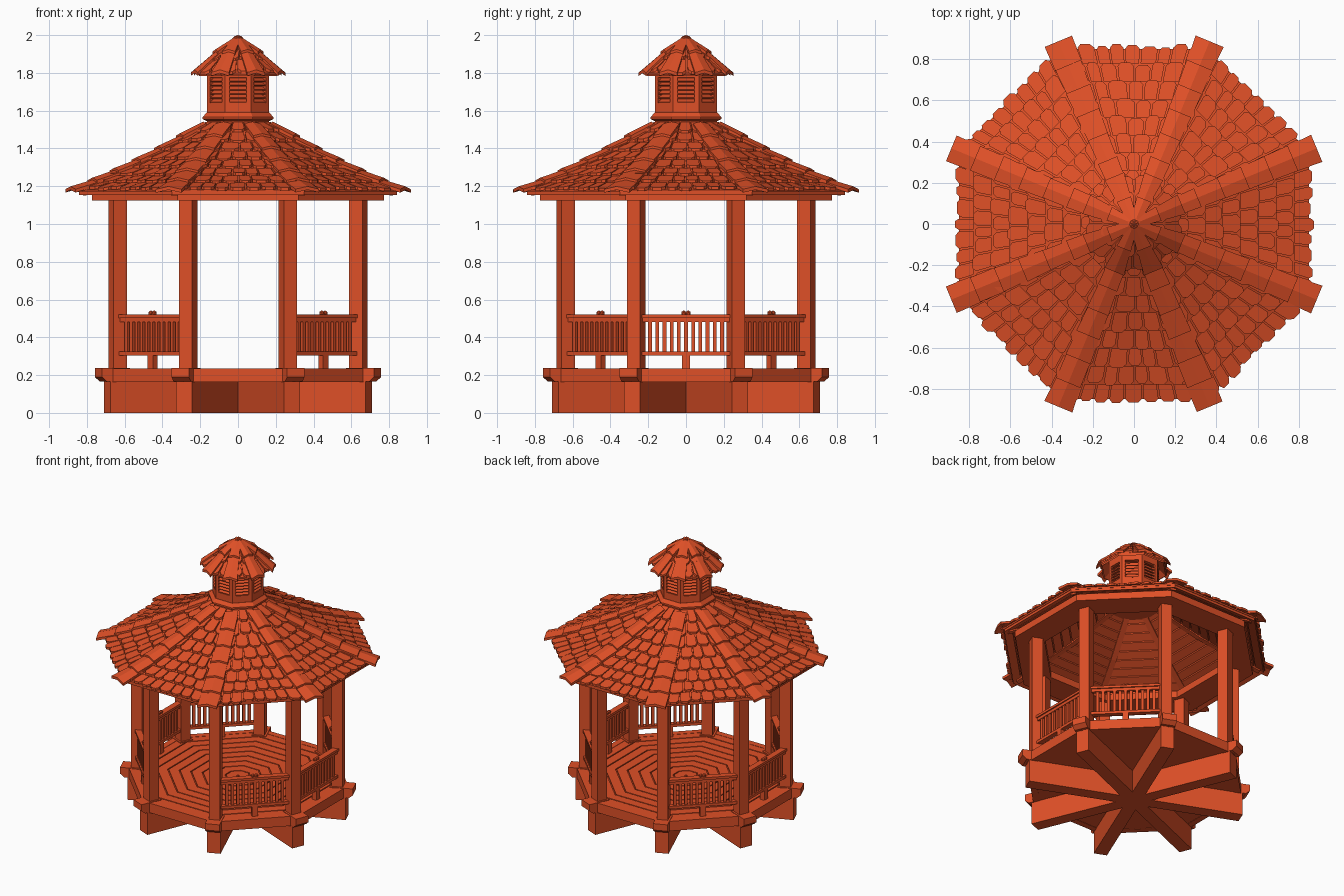
import bpy, bmesh, math, random
from mathutils import Matrix, Vector

random.seed(4)
if bpy.data.objects.get("Cube"):
    bpy.data.objects.remove(bpy.data.objects["Cube"], do_unlink=True)

HALF = math.pi / 8
COS, SIN, TAN = math.cos(HALF), math.sin(HALF), math.tan(HALF)

wood = bpy.data.materials.new("red_stained_wood")
wood.use_nodes = True
color = (0.74, 0.08, 0.02, 1)
wood.diffuse_color = color
wood.node_tree.nodes["Principled BSDF"].inputs["Base Color"].default_value = color


def finish(name, bm):
    bmesh.ops.recalc_face_normals(bm, faces=bm.faces[:])
    mesh = bpy.data.meshes.new(name)
    bm.to_mesh(mesh)
    bm.free()
    mesh.materials.append(wood)
    bpy.context.collection.objects.link(bpy.data.objects.new(name, mesh))


# Local frames: x points outward, y along the edge, z up
def turn(angle):
    return Matrix.Rotation(angle, 4, 'Z')


SIDES = [turn(2 * HALF * k) for k in range(8)]
CORNERS = [turn(2 * HALF * k + HALF) for k in range(8)]


def box(bm, frame, x, y, z, tilt=0):
    size = [b - a for a, b in (x, y, z)]
    mid = [(a + b) / 2 for a, b in (x, y, z)]
    bmesh.ops.create_cube(bm, size=1, matrix=frame @ Matrix.Translation(mid)
                          @ Matrix.Rotation(tilt, 4, 'Y') @ Matrix.Diagonal((*size, 1)))


def loft(bm, frame, loops, closed=False):
    rows = [[bm.verts.new(frame @ Vector(p)) for p in loop] for loop in loops]
    n = len(rows[0])
    pairs = list(zip(rows, rows[1:]))
    if closed:
        pairs.append((rows[-1], rows[0]))
    else:
        bm.faces.new(rows[0])
        bm.faces.new(rows[-1])
    for a, b in pairs:
        for i in range(n):
            j = (i + 1) % n
            bm.faces.new((a[i], a[j], b[j], b[i]))


def ring(bm, profile):
    """Octagonal ring; the profile holds (apothem, height)."""
    loft(bm, Matrix(), [[c @ Vector((r / COS, 0, z)) for r, z in profile]
                        for c in CORNERS], closed=True)


def band(bm, inner, outer, low, high):
    ring(bm, [(inner, low), (outer, low), (outer, high), (inner, high)])


# Crossed foundation beams
bm = bmesh.new()
for c in CORNERS:
    box(bm, c, (0, 0.75), (-0.046, 0.046), (0, 0.17))
finish("foundation_beams", bm)

# Deck with concentric planks and fascia
bm = bmesh.new()
band(bm, 0.01, 0.66, 0.165, 0.222)
for i in range(9):
    band(bm, 0.01 + 0.073 * i, 0.075 + 0.073 * i, 0.215, 0.232)
finish("deck", bm)
bm = bmesh.new()
band(bm, 0.655, 0.7, 0.163, 0.234)
finish("deck_fascia", bm)

# Chamfered corner blocks carrying the posts
bm = bmesh.new()
outline = [(0.64, 0.165), (0.77, 0.165), (0.8, 0.19), (0.8, 0.237), (0.64, 0.237)]
for c in CORNERS:
    loft(bm, c, [[(x, y, z) for x, z in outline] for y in (-0.05, 0.05)])
finish("corner_blocks", bm)

# Posts
bm = bmesh.new()
for c in CORNERS:
    box(bm, c, (0.652, 0.728), (-0.037, 0.037), (0.23, 1.15))
finish("posts", bm)

# Railings on every side but the front and back entrances
bm = bmesh.new()
for k, s in enumerate(SIDES):
    if k % 4 == 2:
        continue
    mid = 0.64
    box(bm, s, (mid - 0.022, mid + 0.022), (-0.245, 0.245), (0.503, 0.52))
    box(bm, s, (mid - 0.013, mid + 0.013), (-0.245, 0.245), (0.482, 0.503))
    box(bm, s, (mid - 0.018, mid + 0.018), (-0.245, 0.245), (0.305, 0.325))
    box(bm, s, (mid - 0.018, mid + 0.018), (-0.02, 0.02), (0.23, 0.305))
    for i in range(-5, 6):
        y = i * 0.038
        box(bm, s, (mid - 0.009, mid + 0.009), (y - 0.01, y + 0.01), (0.32, 0.49))
    for y in (-0.012, 0.012):
        bmesh.ops.create_icosphere(bm, subdivisions=1, radius=0.015,
                                   matrix=s @ Matrix.Translation((mid, y, 0.528)))
finish("railings", bm)

# Ring beam on top of the posts
bm = bmesh.new()
band(bm, 0.58, 0.772, 1.125, 1.175)
finish("ring_beam", bm)


def main_height(r):
    return 1.525 - 0.635 * (r - 0.18) + 0.18 * (r - 0.18) ** 2


def cap_height(r):
    return 1.98 - 0.62 * r - r * r


def shell(name, height, inner, outer, steps, thick):
    """Roof deck whose underside is made of separate boards."""
    bm = bmesh.new()
    step = (outer - inner) / steps
    for i in range(steps):
        a, b = inner + i * step, inner + (i + 1) * step
        ring(bm, [(a, height(a)), (b, height(b)), (b, height(b) - 0.012),
                  (a, height(a) - 0.012)])
        b -= 0.12 * step
        ring(bm, [(a, height(a) - 0.01), (b, height(b) - 0.01),
                  (b, height(b) - thick), (a, height(a) - thick)])
    finish(name, bm)


def shingles(name, height, inner, outer, rows, width):
    bm = bmesh.new()
    step = (outer - inner) / rows
    for s in SIDES:
        for i in range(rows):
            top, low = inner + i * step, inner + (i + 1) * step
            count = max(2, round(2 * low * TAN / width))
            cuts = [-1 + 2 * (j + random.uniform(-0.15, 0.15) * (0 < j < count)) / count
                    for j in range(count + 1)]
            for left, right in zip(cuts, cuts[1:]):
                end = low + random.uniform(-0.008, 0.01)
                gap = 0.05 * (right - left)
                left_in, right_in = left + gap, right - gap
                nip = 0.2 * (right - left)
                bend = end - 0.2 * step
                plan = [(top, left_in), (top, right_in), (bend, right_in),
                        (end, right_in - nip), (end, left_in + nip), (bend, left_in)]
                rise = random.uniform(0.008, 0.015)
                loops = [[(r, u * r * TAN, height(r) + lift + rise * (r - top) / step)
                          for r, u in plan] for lift in (-0.007, 0.009)]
                loft(bm, s, loops)
    finish(name, bm)


def ridge_caps(name, height, start, end, count, narrow, wide, drop):
    """Overlapping folded boards along each hip."""
    bm = bmesh.new()
    step = (end - start) / count
    for c in CORNERS:
        for i in range(count):
            a, b = start + i * step, start + (i + 1) * step + 0.01
            loops = []
            for r, lift in ((a, 0.002), (b, 0.015)):
                w = narrow + (wide - narrow) * (r - start) / (end - start)
                w *= random.uniform(0.95, 1.05)
                z, t, d = height(r * COS) + lift, 0.018, drop * w
                loops.append([(r, 0, z + t), (r, w, z + t - d), (r, w, z - d),
                              (r, 0, z), (r, -w, z - d), (r, -w, z + t - d)])
            loft(bm, c, loops)
    finish(name, bm)


# Main roof
shell("main_roof_boards", main_height, 0.14, 0.85, 12, 0.03)
shingles("main_roof_shingles", main_height, 0.17, 0.865, 8, 0.082)
ridge_caps("main_roof_ridge_caps", main_height, 0.2, 0.95, 6, 0.045, 0.07, 0.21)

# Rafters below the hips
bm = bmesh.new()
for c in CORNERS:
    loops = []
    for r in (0.16, 0.45, 0.88):
        z = main_height(r * COS)
        loops.append([(r, y, z - d) for y, d in
                      ((-0.02, 0.01), (0.02, 0.01), (0.02, 0.045), (-0.02, 0.045))])
    loft(bm, c, loops)
finish("hip_rafters", bm)

# Cupola collar
bm = bmesh.new()
ring(bm, [(0.02, 1.5), (0.165, 1.5), (0.165, 1.545), (0.187, 1.555),
          (0.187, 1.567), (0.165, 1.59), (0.02, 1.59)])
finish("cupola_collar", bm)

# Cupola body: framed openings with slats
bm = bmesh.new()
band(bm, 0.01, 0.135, 1.58, 1.8)
band(bm, 0.12, 0.163, 1.58, 1.64)
band(bm, 0.12, 0.163, 1.775, 1.83)
edge = 0.163 * TAN
for s in SIDES:
    for side in (-1, 1):
        y = sorted((side * 0.045, side * edge))
        box(bm, s, (0.13, 0.163), y, (1.6, 1.8))
finish("cupola_frame", bm)
bm = bmesh.new()
for s in SIDES:
    for i in range(6):
        z = 1.652 + i * 0.022
        box(bm, s, (0.132, 0.164), (-0.046, 0.046), (z - 0.003, z + 0.003), 0.5)
finish("cupola_louvres", bm)

# Cupola roof
shell("cupola_roof_boards", cap_height, 0.005, 0.215, 3, 0.025)
shingles("cupola_roof_shingles", cap_height, 0.01, 0.225, 3, 0.075)
ridge_caps("cupola_ridge_caps", cap_height, 0.0, 0.24, 2, 0.02, 0.05, 0.29)
